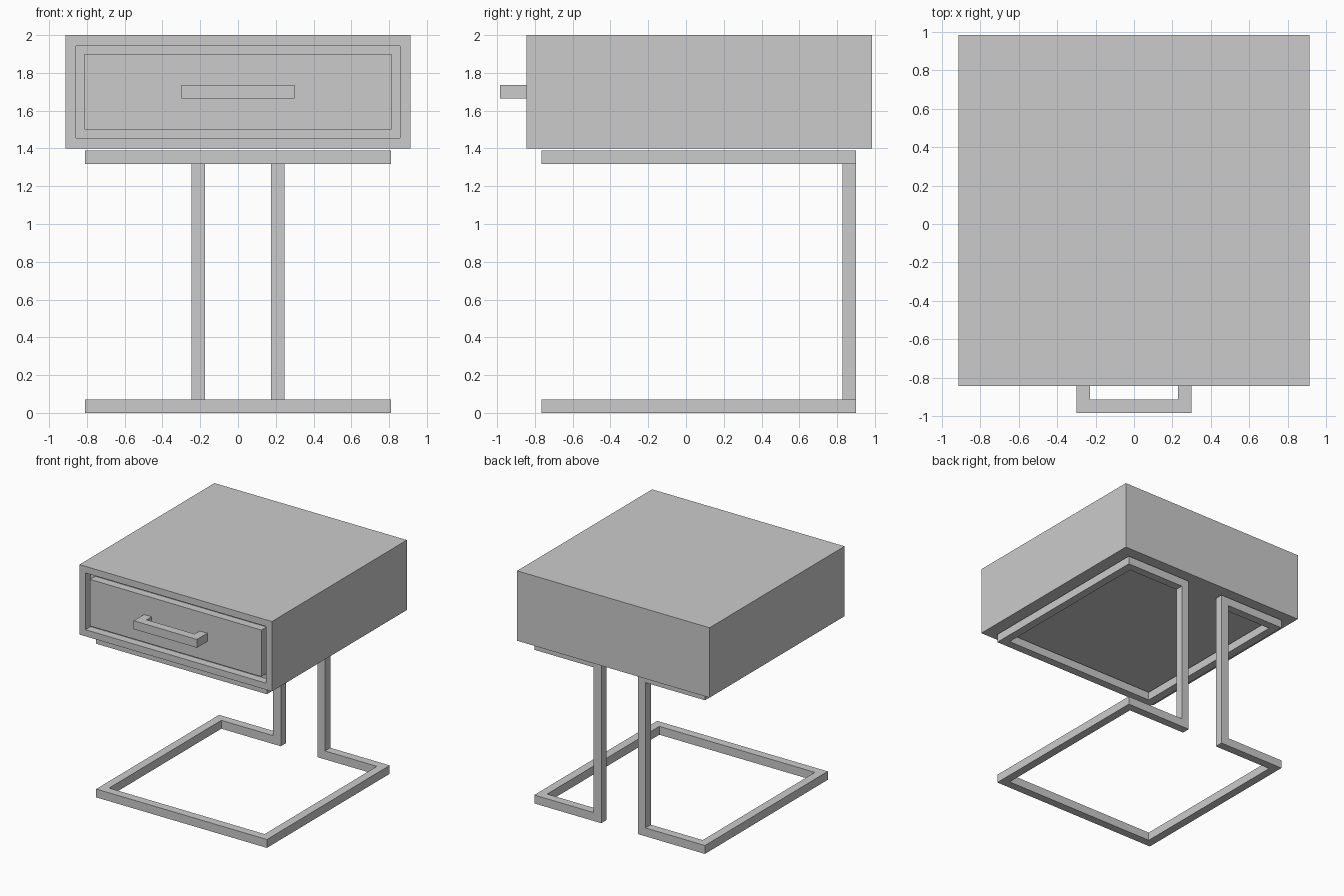
import bpy, bmesh
from mathutils import Vector

if "Cube" in bpy.data.objects:
    bpy.data.objects.remove(bpy.data.objects["Cube"])

T = 0.072                      # square tube thickness
FRONT, BACK = -0.845, 0.985    # cabinet depth range


def add_object(name, bm):
    bmesh.ops.recalc_face_normals(bm, faces=bm.faces)
    mesh = bpy.data.meshes.new(name)
    bm.to_mesh(mesh)
    bm.free()
    obj = bpy.data.objects.new(name, mesh)
    bpy.context.collection.objects.link(obj)
    return obj


def box(lo, hi):
    bm = bmesh.new()
    bmesh.ops.create_cube(bm, size=1)
    lo, hi = Vector(lo), Vector(hi)
    bmesh.ops.scale(bm, vec=hi - lo, verts=bm.verts)
    bmesh.ops.translate(bm, vec=(lo + hi) / 2, verts=bm.verts)
    return bm


def square_tube(name, points, cap_end=False):
    """Sweep a mitred square section along a half path, mirrored across x = 0."""
    pts = [Vector(p) for p in points]
    dirs = [(b - a).normalized() for a, b in zip(pts, pts[1:])]
    h = T / 2
    bm = bmesh.new()
    # the path starts along +x, so the first section lies in the yz plane
    ring = [pts[0] + Vector((0, y, z)) for y, z in ((-h, -h), (h, -h), (h, h), (-h, h))]
    prev = [bm.verts.new(c) for c in ring]
    for i, d in enumerate(dirs):
        nxt = dirs[i + 1] if i + 1 < len(dirs) else d
        n = d + nxt            # mitre plane normal
        ring = [c + d * ((pts[i + 1] - c).dot(n) / d.dot(n)) for c in ring]
        cur = [bm.verts.new(c) for c in ring]
        for k in range(4):
            j = (k + 1) % 4
            bm.faces.new((prev[k], prev[j], cur[j], cur[k]))
        prev = cur
    if cap_end:
        bm.faces.new(prev)
    obj = add_object(name, bm)
    mirror = obj.modifiers.new("Mirror", 'MIRROR')
    mirror.use_axis[0] = True
    return obj


# Cabinet with a recessed drawer opening
bm = box((-0.913, FRONT, 1.40), (0.913, BACK, 2.0))
front = min(bm.faces, key=lambda f: f.calc_center_median().y)
bmesh.ops.inset_region(bm, faces=[front], thickness=0.08)
new = bmesh.ops.extrude_face_region(bm, geom=[front])
bmesh.ops.translate(bm, vec=(0, 0.07, 0),
                    verts=[v for v in new["geom"] if isinstance(v, bmesh.types.BMVert)])
if front.is_valid:
    bmesh.ops.delete(bm, geom=[front], context='FACES_ONLY')
add_object("cabinet", bm)

# Drawer front, flush with the cabinet and separated by a narrow gap
add_object("drawer_front", box((-0.813, FRONT, 1.50), (0.813, FRONT + 0.07, 1.90)))

# U-shaped drawer handle
hx, hy, hz = 0.30 - T / 2, -0.985 + T / 2, 1.70
square_tube("drawer_handle", [(0, hy, hz), (hx, hy, hz), (hx, FRONT, hz)], cap_end=True)

# Continuous tube base: floor loop, two rear posts, upper loop
x, yf, yb, px = 0.81 - T / 2, -0.765 + T / 2, 0.90 - T / 2, 0.21
zb, zt = T / 2, 1.39 - T / 2
half = [(0, yf), (x, yf), (x, yb), (px, yb)]
square_tube("base_frame", [(a, b, zb) for a, b in half]
            + [(a, b, zt) for a, b in reversed(half)])
